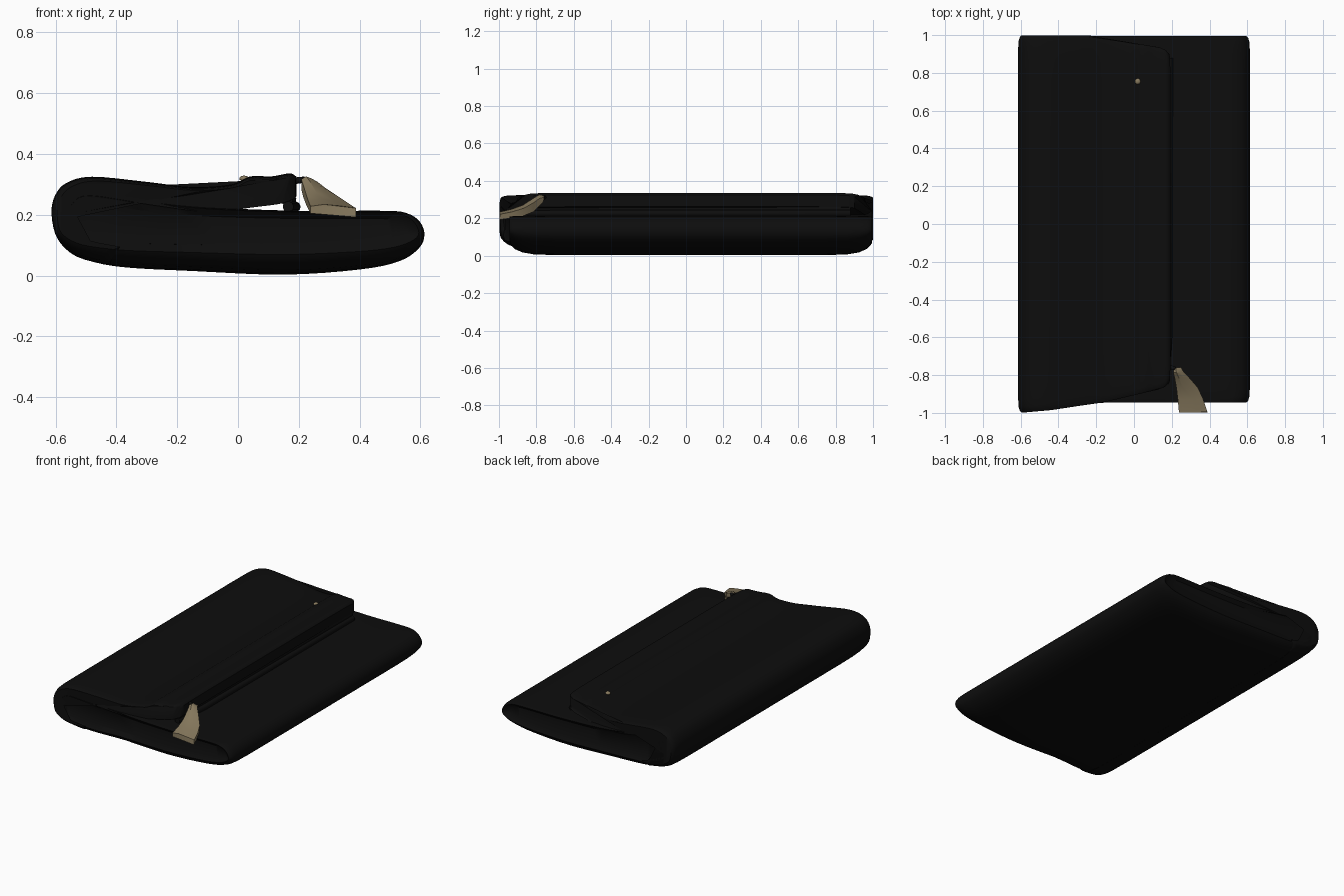
import bpy, bmesh, math
from mathutils import Vector

if "Cube" in bpy.data.objects:
    bpy.data.objects.remove(bpy.data.objects["Cube"])


def material(name, rgb):
    m = bpy.data.materials.new(name)
    m.diffuse_color = (*rgb, 1)
    m.use_nodes = True
    m.node_tree.nodes["Principled BSDF"].inputs["Base Color"].default_value = m.diffuse_color
    return m


BLACK = material("black leather", (0.004, 0.004, 0.004))
TAN = material("tan leather", (0.24, 0.19, 0.11))


def finish(name, bm, mat, angle=40):
    bmesh.ops.recalc_face_normals(bm, faces=bm.faces)
    me = bpy.data.meshes.new(name)
    bm.to_mesh(me)
    bm.free()
    me.shade_smooth()
    me.set_sharp_from_angle(angle=math.radians(angle))
    me.materials.append(mat)
    ob = bpy.data.objects.new(name, me)
    bpy.context.collection.objects.link(ob)
    return ob


def loft(name, sections, mat, angle=40):
    bm = bmesh.new()
    rings = [[bm.verts.new(p) for p in s] for s in sections]
    n = len(rings[0])
    for a, b in zip(rings, rings[1:]):
        for i in range(n):
            j = (i + 1) % n
            bm.faces.new((a[i], a[j], b[j], b[i]))
    bm.faces.new(rings[0])
    bm.faces.new(rings[-1])
    bmesh.ops.triangulate(bm, faces=[f for f in bm.faces if len(f.verts) > 4])
    return finish(name, bm, mat, angle)


def spline(pts, closed, steps=4):
    n, out = len(pts), []
    get = lambda i: Vector(pts[i % n] if closed else pts[max(0, min(n - 1, i))])
    for i in range(n if closed else n - 1):
        p0, p1, p2, p3 = (get(i + k) for k in (-1, 0, 1, 2))
        for s in range(steps):
            t = s / steps
            out.append(0.5 * (2 * p1 + (p2 - p0) * t + (2 * p0 - 5 * p1 + 4 * p2 - p3) * t * t
                              + (3 * p1 - p0 - 3 * p2 + p3) * t ** 3))
    if not closed:
        out.append(Vector(pts[-1]))
    return out


def ramp(x, table):
    if x <= table[0][0]:
        return table[0][1]
    for (x0, a), (x1, b) in zip(table, table[1:]):
        if x <= x1:
            return a + (b - a) * (x - x0) / (x1 - x0)
    return table[-1][1]


# Ends of the bag: distance from end, lift of the underside, drop of the top, sideways shrink
END = [(0.0, 0.45, 0.05, 0.97), (0.008, 0.36, 0.03, 0.985), (0.03, 0.22, 0.015, 0.996),
       (0.07, 0.10, 0.007, 1), (0.13, 0.03, 0.003, 1), (0.25, 0, 0, 1)]


def end_shape(p, lift, drop, shrink):
    x, z = p.x, p.y
    if z < 0.15:
        z += (0.15 - z) * lift
    else:
        z -= (z - 0.15) * drop * 1.6
    return x * shrink, z


def bag_part(name, profile, front, back, dimple=None):
    stations = [(0, *e) for e in END] + [(1, *e) for e in reversed(END)]
    secs = []
    for side, d, lift, drop, shrink in stations:
        sec = []
        for p in profile:
            x, z = end_shape(p, lift, drop, shrink)
            y = ramp(p.x, back) - d if side else ramp(p.x, front) + d
            sec.append((x, y, z))
        secs.append(sec)
    if dimple:
        def sunk(sec, s):
            return [(x * 0.95, y + s * dimple, 0.15 + (z - 0.15) * 0.65) for x, y, z in sec]
        secs = [sunk(secs[0], 1)] + secs + [sunk(secs[-1], -1)]
    return loft(name, secs, BLACK)


# Lower pouch, with slightly sunken ends
pouch = spline([(-0.60, 0.20), (-0.585, 0.12), (-0.53, 0.065), (-0.40, 0.03), (-0.15, 0.015),
                (0.15, 0.003), (0.40, 0.02), (0.53, 0.047), (0.595, 0.09), (0.613, 0.135),
                (0.597, 0.178), (0.555, 0.205), (0.48, 0.213), (0.20, 0.213), (-0.10, 0.225),
                (-0.30, 0.25), (-0.50, 0.282), (-0.575, 0.255)], True)
bag_part("pouch", pouch, [(-0.55, -0.985), (-0.35, -0.965), (-0.17, -0.945)],
         [(0, 0.995)], dimple=0.02)

# Flap: wraps the left side and lies over the top
outer = spline([(-0.42, 0.033), (-0.53, 0.062), (-0.593, 0.12), (-0.613, 0.20), (-0.603, 0.26),
                (-0.565, 0.304), (-0.48, 0.325), (-0.30, 0.308), (-0.15, 0.291), (-0.02, 0.30),
                (0.04, 0.326), (0.11, 0.326), (0.17, 0.336), (0.192, 0.325)], False)
inner = spline([(0.192, 0.262), (0.15, 0.245), (0.06, 0.232), (-0.10, 0.215), (-0.30, 0.24),
                (-0.50, 0.272), (-0.56, 0.245), (-0.575, 0.19), (-0.55, 0.13), (-0.50, 0.085),
                (-0.40, 0.05)], False)
bag_part("flap", outer + inner,
         [(-0.6, -0.998), (-0.45, -0.985), (-0.3, -0.963), (-0.17, -0.945), (0.13, -0.877),
          (0.17, -0.862), (0.19, -0.84)],
         [(-0.25, 0.999), (-0.15, 0.982), (0.14, 0.935), (0.175, 0.92), (0.19, 0.90)])


def tube(name, path, r, mat, sides=10):
    path = [Vector(p) for p in path]
    secs = []
    for i, p in enumerate(path):
        t = (path[min(i + 1, len(path) - 1)] - path[max(i - 1, 0)]).normalized()
        u = t.orthogonal().normalized()
        v = t.cross(u)
        secs.append([p + r * (u * math.cos(a) + v * math.sin(a))
                     for a in (2 * math.pi * k / sides for k in range(sides))])
    return loft(name, secs, mat)


# Zip seam tucked under the flap edge
tube("zip_seam", [(0.165, -0.845, 0.226), (0.185, -0.6, 0.226), (0.188, 0.88, 0.226)], 0.018, BLACK)
tube("zip_tape", [(0.16, -0.84, 0.25), (0.172, 0.88, 0.25)], 0.02, BLACK)

# Cord joining the pull to the flap edge
tube("pull_cord", [(0.165, -0.765, 0.30), (0.19, -0.757, 0.312), (0.215, -0.765, 0.315),
                   (0.235, -0.785, 0.305)], 0.011, BLACK)

# Tan pull: flares and hangs over the front end; each row is y, x range, low and high z
rows = [(-0.998, 0.238, 0.388, 0.192, 0.234), (-0.93, 0.232, 0.366, 0.202, 0.250),
        (-0.87, 0.225, 0.338, 0.213, 0.272), (-0.815, 0.215, 0.290, 0.235, 0.308),
        (-0.785, 0.208, 0.262, 0.265, 0.326), (-0.762, 0.210, 0.248, 0.290, 0.322)]
secs = []
for y, x0, x1, lo, hi in rows:
    tilt = 0.3 * (hi - lo)
    secs.append([(x0, y, lo + tilt), (x1, y, lo), (x1, y + 0.004, hi - tilt),
                 (x0 + 0.65 * (x1 - x0), y, hi - 0.4 * tilt),
                 (x0 + 0.3 * (x1 - x0), y, hi), (x0, y, hi - 0.5 * tilt)])
loft("tan_pull", secs, TAN, 25)

# Small tan rivet on the flap
bm = bmesh.new()
bmesh.ops.create_uvsphere(bm, u_segments=16, v_segments=8, radius=0.016)
for v in bm.verts:
    v.co = Vector((0.02 + v.co.x, 0.755 + v.co.y, 0.319 + v.co.z * 0.6))
finish("rivet", bm, TAN)
